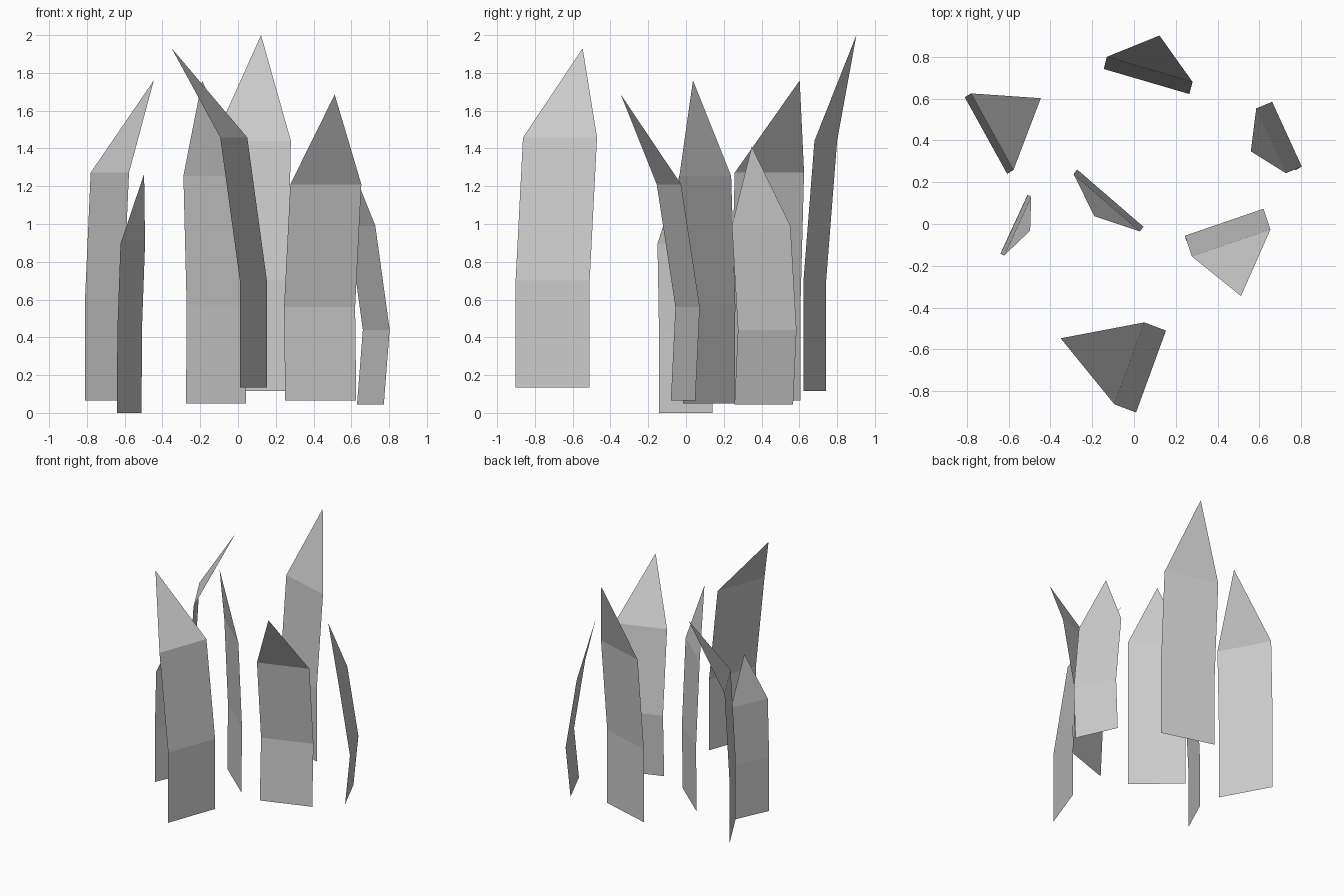
import bpy

# Each blade: base left, base right, sideways shift at the bend and the shoulder,
# tip position, heights of base, bend and shoulder
BLADES = {
    "back_blade": ((-0.145, 0.742), (0.265, 0.622), (0, 0), (0.015, 0.058),
                   (0.122, 0.902, 2.0), (0.115, 0.70, 1.44)),
    "front_blade": ((0.01, -0.902), (0.153, -0.51), (0, 0), (-0.104, 0.039),
                    (-0.351, -0.547, 1.93), (0.135, 0.70, 1.458)),
    "right_front_blade": ((0.25, -0.08), (0.626, 0.049), (-0.006, 0.024), (0.027, -0.075),
                          (0.512, -0.345, 1.685), (0.065, 0.56, 1.21)),
    "left_back_blade": ((-0.81, 0.607), (-0.607, 0.24), (0, 0), (0.03, 0.018),
                        (-0.446, 0.602, 1.76), (0.065, 0.60, 1.272)),
    "centre_blade": ((-0.275, 0.257), (0.042, -0.017), (0.003, 0.004), (-0.014, -0.018),
                     (-0.19, 0.037, 1.76), (0.05, 0.57, 1.255)),
    "left_small_blade": ((-0.64, -0.143), (-0.51, 0.139), (0.001, 0), (0.018, -0.008),
                         (-0.497, -0.032, 1.265), (0.0, 0.43, 0.895)),
    "right_back_blade": ((0.63, 0.567), (0.772, 0.257), (0.031, 0.018), (-0.045, -0.014),
                         (0.559, 0.348, 1.41), (0.045, 0.44, 0.99)),
}


def make_blade(name, left, right, bend, shoulder, tip, heights):
    """A flat pointed leaf: two quads stacked under one triangle."""
    verts = []
    for (dx, dy), z in zip(((0, 0), bend, shoulder), heights):
        for x, y in (left, right):
            verts.append((x + dx, y + dy, z))
    verts.append(tip)
    mesh = bpy.data.meshes.new(name)
    mesh.from_pydata(verts, [], [(0, 1, 3, 2), (2, 3, 5, 4), (4, 5, 6)])
    mesh.update()
    bpy.context.collection.objects.link(bpy.data.objects.new(name, mesh))


for name, spec in BLADES.items():
    make_blade(name, *spec)
